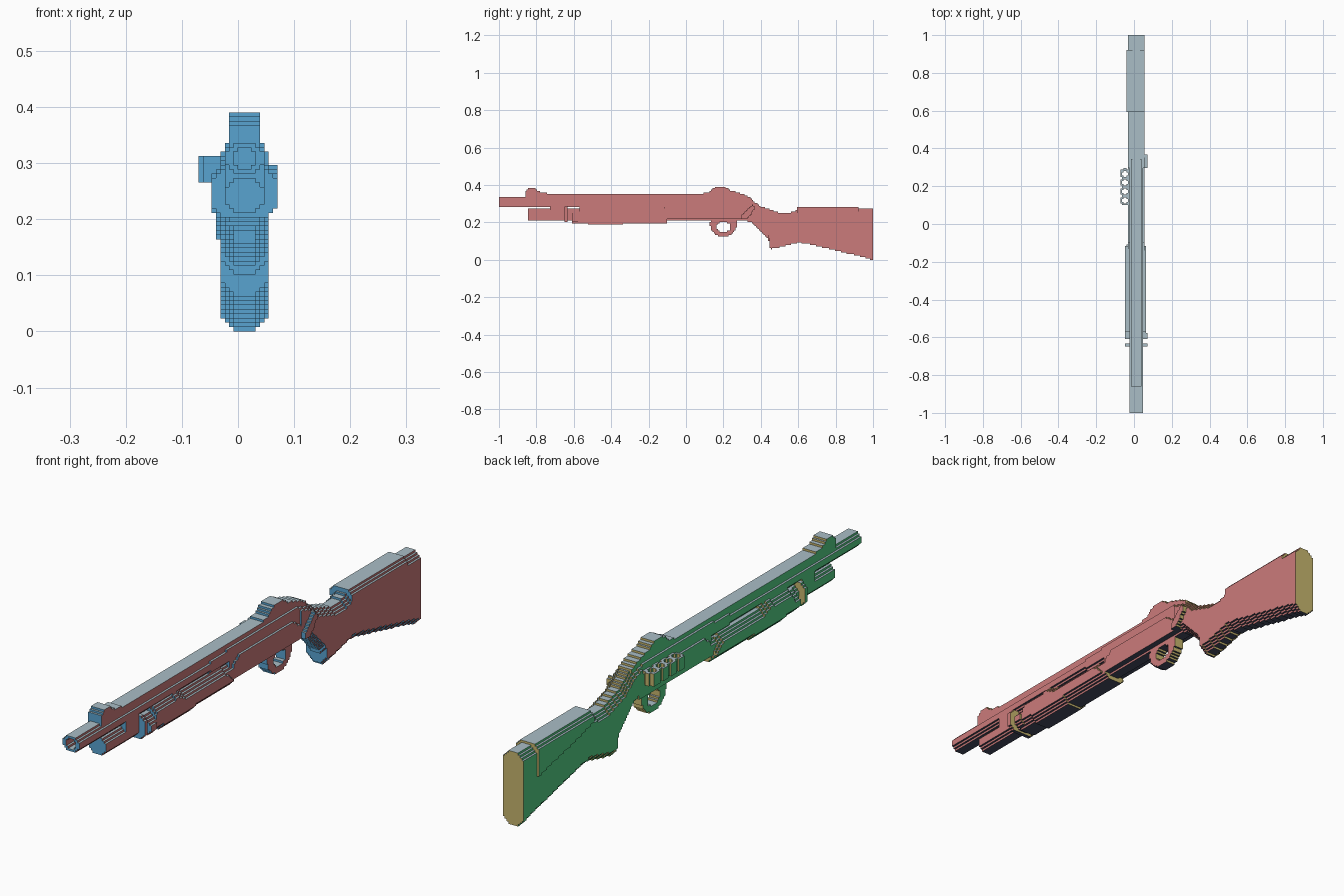
import bpy, bmesh, math

if "Cube" in bpy.data.objects:
    bpy.data.objects.remove(bpy.data.objects["Cube"], do_unlink=True)

V = 2 / 256          # block size
CX = 1.5             # centre plane of the gun, in blocks


# One colour per facing direction
def material(name, rgb):
    m = bpy.data.materials.new(name)
    lin = [((c / 255 + 0.055) / 1.055) ** 2.4 for c in rgb] + [1]
    m.diffuse_color = lin
    m.use_nodes = True
    m.node_tree.nodes["Principled BSDF"].inputs["Base Color"].default_value = lin
    return m


MATS = [material("green", (84, 208, 134)), material("rose red", (203, 123, 123)),
        material("sky blue", (88, 163, 208)), material("khaki", (198, 182, 110)),
        material("navy", (68, 75, 96)), material("pale blue grey", (170, 190, 198))]

parts = {}


def interp(pts, y):
    if y <= pts[0][0]:
        return pts[0][1]
    for (y0, z0), (y1, z1) in zip(pts, pts[1:]):
        if y <= y1:
            return z0 + (z1 - z0) * (y - y0) / (y1 - y0)
    return pts[-1][1]


def slab(name, top, bottom, half, base=None, c=CX):
    """Blocks between a top and a bottom side profile, with stepped rounded edges."""
    base = half if base is None else base
    cells = parts.setdefault(name, set())
    for j in range(round(top[0][0] / V), round(top[-1][0] / V)):
        y = (j + 0.5) * V
        lo, hi = round(interp(bottom, y) / V), round(interp(top, y) / V)
        for k in range(lo, hi):
            w = min(half, base + min(k - lo, hi - 1 - k))
            cells.update((i, j, k) for i in range(-12, 13) if abs(i + 0.5 - c) < w)


def bar(name, y0, y1, z0, z1, half, base=None, c=CX):
    slab(name, [(y0, z1 * V), (y1, z1 * V)], [(y0, z0 * V), (y1, z0 * V)], half, base, c)


# Barrel with bore, rib and front sight
bar("barrel", -1, 0, 36, 43, 4.5, 2.5)
parts["barrel"] -= {(i, j, k) for i in range(-1, 4) for j in range(-128, -118)
                    for k in range(37, 42) if abs(i - 1) + abs(k - 39) < 4}
bar("top_rib", -0.85, 0.12, 42, 45, 3.5)
slab("front_sight", [(-0.86, 0.365), (-0.84, 0.385), (-0.81, 0.385), (-0.79, 0.365), (-0.74, 0.355)],
     [(-0.86, 0.33)], 3.5)

# Magazine tube and clamp joining it to the barrel
bar("magazine_tube", -0.845, -0.1, 27, 35, 4.5, 2.5)
bar("barrel_clamp", -0.73, -0.65, 27, 43, 4.5, 2.5)
bar("clamp_stud", -0.652, -0.636, 26, 37, 7.5, 5.5)

# Sliding fore-end with raised grip panel
bar("fore_end", -0.61, -0.1, 25, 35, 5.5, 3.5)
bar("fore_end_collar", -0.608, -0.575, 26, 33, 7.5, 5.5)
slab("fore_end_panel",
     [(-0.61, 0.23), (-0.56, 0.295), (-0.43, 0.302), (-0.39, 0.283), (-0.16, 0.283), (-0.13, 0.26), (-0.1, 0.22)],
     [(-0.61, 0.2), (-0.5, 0.189), (-0.1, 0.195)], 7, 4, c=1)

# Receiver, lower plate and rear sight
slab("receiver", [(-0.23, 0.34), (-0.1, 0.35), (0.28, 0.35), (0.34, 0.33)],
     [(-0.23, 0.27), (-0.12, 0.27), (-0.1, 0.21), (0.34, 0.207)], 4.5, 2.5)
slab("receiver_side_plate", [(-0.1, 0.27), (-0.06, 0.3), (0.24, 0.3), (0.32, 0.25)],
     [(-0.1, 0.22), (0.32, 0.22)], 5.5)
slab("rear_sight", [(0.07, 0.352), (0.12, 0.36), (0.155, 0.387), (0.21, 0.387), (0.24, 0.37),
                    (0.30, 0.352), (0.34, 0.335)], [(0.07, 0.33), (0.34, 0.32)], 3.5)
slab("bolt_handle", [(0.30, 0.24), (0.35, 0.295), (0.37, 0.29)],
     [(0.30, 0.215), (0.33, 0.22), (0.37, 0.275)], 1.5, c=7.5)

# Trigger guard ring
guard = parts.setdefault("trigger_guard", set())
for j in range(14, 38):
    for k in range(14, 28):
        y, z = (j + 0.5) * V, (k + 0.5) * V
        if math.hypot((y - 0.2) / 0.072, (z - 0.19) / 0.066) < 1 < math.hypot((y - 0.2) / 0.037, (z - 0.176) / 0.028):
            guard.update((i, j, k) for i in range(-1, 4))

# Shell holder: four open tubes on a backing plate
bar("shell_plate", 0.09, 0.3, 29, 39, 1, c=-3)
tubes = parts.setdefault("shell_tubes", set())
for n in range(4):
    for i in range(-9, -2):
        for j in range(8, 42):
            d = math.hypot((i + 0.5) * V + 0.0469, (j + 0.5) * V - 0.125 - 0.0475 * n)
            if 0.0145 < d < 0.0265:
                tubes.update((i, j, k) for k in range(34, 40))

# Stock with pistol grip, cheek pad and butt pad
slab("stock", [(0.30, 0.345), (0.34, 0.33), (0.40, 0.285), (0.5, 0.25), (0.55, 0.25), (0.59, 0.262), (0.97, 0.272)],
     [(0.30, 0.215), (0.35, 0.2), (0.40, 0.15), (0.44, 0.11), (0.45, 0.055), (0.60, 0.092),
      (0.65, 0.085), (0.97, 0.01)], 5.5, 2.5)
slab("cheek_pad", [(0.59, 0.283), (0.92, 0.283)], [(0.59, 0.23), (0.70, 0.20), (0.92, 0.15)], 6, 4, c=1)
slab("butt_pad", [(0.97, 0.275), (1, 0.275)], [(0.97, 0.007), (1, 0.0)], 5.5, 2.5)

# Build the visible skin of every part
solid = set().union(*parts.values())
claimed = set()
for name, cells in parts.items():
    cells -= claimed
    claimed |= cells
    bm = bmesh.new()
    verts = {}

    def vert(p):
        if p not in verts:
            verts[p] = bm.verts.new([q * V for q in p])
        return verts[p]

    for a in range(3):
        run = 0 if a == 1 else 1          # axis along which faces are merged
        for s in (0, 1):
            step = [0, 0, 0]
            step[a] = 2 * s - 1
            bare = {p for p in cells if tuple(u + v for u, v in zip(p, step)) not in solid}
            for p in sorted(bare):
                prev = list(p)
                prev[run] -= 1
                if tuple(prev) in bare:
                    continue
                end = list(p)
                while tuple(end) in bare:
                    end[run] += 1
                size = [1, 1, 1]
                size[run] = end[run] - p[run]
                b, c = (a + 1) % 3, (a + 2) % 3
                quad = []
                for db, dc in ((0, 0), (1, 0), (1, 1), (0, 1)):
                    q = list(p)
                    q[a] += s
                    q[b] += db * size[b]
                    q[c] += dc * size[c]
                    quad.append(vert(tuple(q)))
                f = bm.faces.new(quad if s else quad[::-1])
                f.material_index = 2 * a + s
    mesh = bpy.data.meshes.new(name)
    bm.to_mesh(mesh)
    bm.free()
    for m in MATS:
        mesh.materials.append(m)
    bpy.context.collection.objects.link(bpy.data.objects.new(name, mesh))
